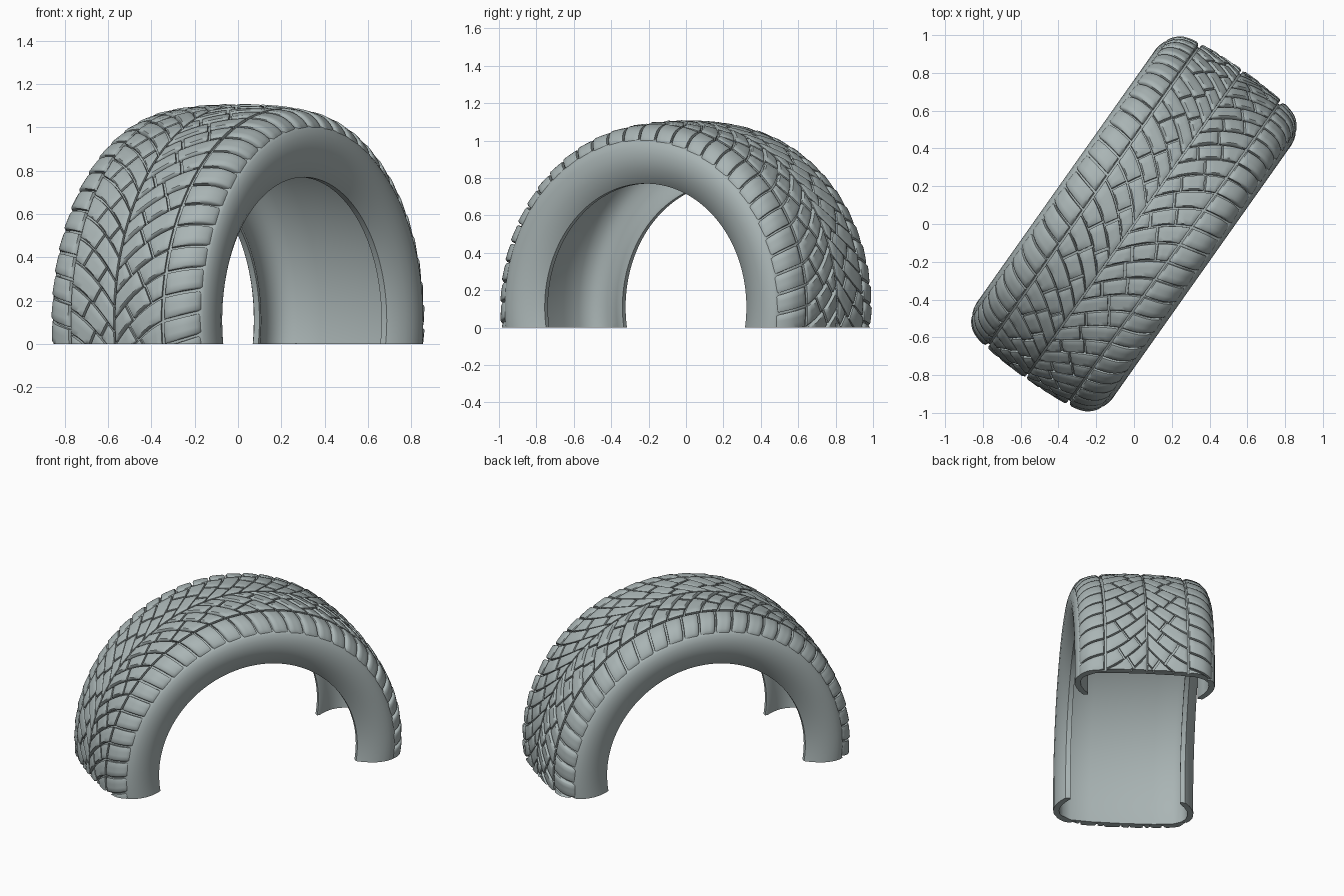
import bpy, bmesh, math, random
from mathutils import Vector

if "Cube" in bpy.data.objects:
    bpy.data.objects.remove(bpy.data.objects["Cube"])

random.seed(4)
UX, UY = 0.577, 0.817          # rolling direction in plan
CZ = 0.11                      # axle height
N = 54                         # tread pitches per full turn
PITCH = 2 * math.pi / N

rubber = bpy.data.materials.new("grey rubber")
rubber.diffuse_color = (0.40, 0.46, 0.46, 1)
rubber.use_nodes = True
rubber.node_tree.nodes["Principled BSDF"].inputs["Base Color"].default_value = rubber.diffuse_color

# Outer tread section from the centre line to the shoulder: (half width, radius)
SEC = [(0, 1.0), (.1, .998), (.2, .992), (.27, .984), (.32, .975), (.352, .965),
       (.378, .95), (.398, .931), (.413, .91), (.424, .885)]
LEN = [0]
for a, b in zip(SEC, SEC[1:]):
    LEN.append(LEN[-1] + math.dist(a, b))
END = LEN[-1]


def section(q, depth=0):
    """Point on the tread section at arc length q, pushed in by depth."""
    for i in range(len(SEC) - 1):
        if q <= LEN[i + 1] or i == len(SEC) - 2:
            t = (q - LEN[i]) / (LEN[i + 1] - LEN[i])
            p = Vector(SEC[i]).lerp(Vector(SEC[i + 1]), t)
            break
    core = Vector((p.x * .8, .85))
    return p + (core - p).normalized() * depth


def place(w, r, th):
    u = r * math.cos(th)
    return Vector((UX * u + UY * w, UY * u - UX * w, CZ + r * math.sin(th)))


def finish(bm, name):
    """Close, cut flat on the ground and turn into an object."""
    geom = bm.verts[:] + bm.edges[:] + bm.faces[:]
    cut = bmesh.ops.bisect_plane(bm, geom=geom, dist=1e-6, plane_co=(0, 0, 0),
                                 plane_no=(0, 0, -1), clear_outer=True)
    edges = [e for e in bm.edges if e.is_boundary]
    bmesh.ops.holes_fill(bm, edges=edges, sides=0)
    bmesh.ops.triangulate(bm, faces=[f for f in bm.faces if len(f.verts) > 4])
    bmesh.ops.recalc_face_normals(bm, faces=bm.faces[:])
    me = bpy.data.meshes.new(name)
    bm.to_mesh(me)
    bm.free()
    me.materials.append(rubber)
    ob = bpy.data.objects.new(name, me)
    bpy.context.collection.objects.link(ob)
    bpy.ops.object.select_all(action='DESELECT')
    ob.select_set(True)
    bpy.context.view_layer.objects.active = ob
    bpy.ops.object.shade_smooth_by_angle(angle=math.radians(50))


# Tyre body: groove floor, sidewalls, beads and inner liner swept round the axle
half = [tuple(section(END * i / 12, .026)) for i in range(12)]
half += [(.413, .895), (.426, .88), (.436, .85), (.44, .82), (.437, .78), (.425, .74),
         (.405, .70), (.385, .672), (.375, .66), (.345, .66)]
half += [(.345, .675), (.375, .72), (.398, .77), (.403, .82), (.395, .865),
         (.37, .90), (.32, .928), (.2, .942), (0, .947)]
loop = half + [(-w, r) for w, r in reversed(half[1:-1])]
bm = bmesh.new()
SEGS = 110
rings = []
for k in range(SEGS + 1):
    th = math.radians(-14 + 208 * k / SEGS)
    rings.append([bm.verts.new(place(w, r, th)) for w, r in loop])
for A, B in zip(rings, rings[1:]):
    for i in range(len(loop)):
        j = (i + 1) % len(loop)
        bm.faces.new((A[i], A[j], B[j], B[i]))
finish(bm, "tyre_body")


def sweep(q):
    """Forward lean of the V pattern, easing towards the shoulder."""
    if q < .27:
        return 1.25 * q - 1.5 * q * q
    return .228 + .25 * (q - .27)


def block(bm, side, th, q0, q1, skew0, skew1, gap, ns, nq):
    """One rounded tread block between two arms of the V pattern."""
    edge = [0, 0, .1]
    S = edge + [.1 + .8 * i / ns for i in range(1, ns)] + [.9, 1, 1]
    e = .012 / (q1 - q0)
    Q = [0, 0, e] + [e + (1 - 2 * e) * i / nq for i in range(1, nq)] + [1 - e, 1, 1]
    grid = []
    for i, s in enumerate(S):
        row = []
        for j, t in enumerate(Q):
            a = q0 + skew0 * (s - .5)
            b = q1 + skew1 * (s - .5)
            q = min(END, a + (b - a) * t)
            rim = min(i, j, len(S) - 1 - i, len(Q) - 1 - j)
            depth = .034 if rim == 0 else .009 if rim == 1 else .009 * (1 - s) * .6
            w, r = section(q, depth)
            ang = th - sweep(q) + gap + (PITCH - 2 * gap) * s
            row.append(bm.verts.new(place(side * w, r, ang)))
        grid.append(row)
    for i in range(len(S) - 1):
        for j in range(len(Q) - 1):
            # collapsed corners of the skirt give zero area only at the base
            bm.faces.new((grid[i][j], grid[i + 1][j], grid[i + 1][j + 1], grid[i][j + 1]))


def tread(name, maker):
    bm = bmesh.new()
    for side in (1, -1):
        for k in range(-4, N // 2 + 9):
            maker(bm, side, k)
    bmesh.ops.holes_fill(bm, edges=[e for e in bm.edges if e.is_boundary], sides=0)
    finish(bm, name)


SPLITS = [[.0, .105, .259], [.0, .06, .165, .259], [.0, .135, .259], [.0, .085, .185, .259]]


# Centre blocks: staggered arms of the V, each broken into two or three blocks
def centre(bm, side, k):
    cuts = SPLITS[(k + (side < 0) * 2) % 4]
    th = k * PITCH + (PITCH / 2 if side < 0 else 0)
    last = len(cuts) - 2
    for n in range(last + 1):
        a = cuts[n] + .005
        b = cuts[n + 1] - (.005 if n < last else 0)
        sk0 = .04 if n else 0
        sk1 = .04 if n < last else 0
        block(bm, side, th, a, b, sk0, sk1, .006, 3, 4)


# Shoulder blocks wrapping over onto the sidewall
def shoulder(bm, side, k):
    th = k * PITCH + PITCH * .3 * (side < 0)
    block(bm, side, th, .276, END, 0, 0, .007, 3, 9)


tread("centre_blocks", centre)
tread("shoulder_blocks", shoulder)
